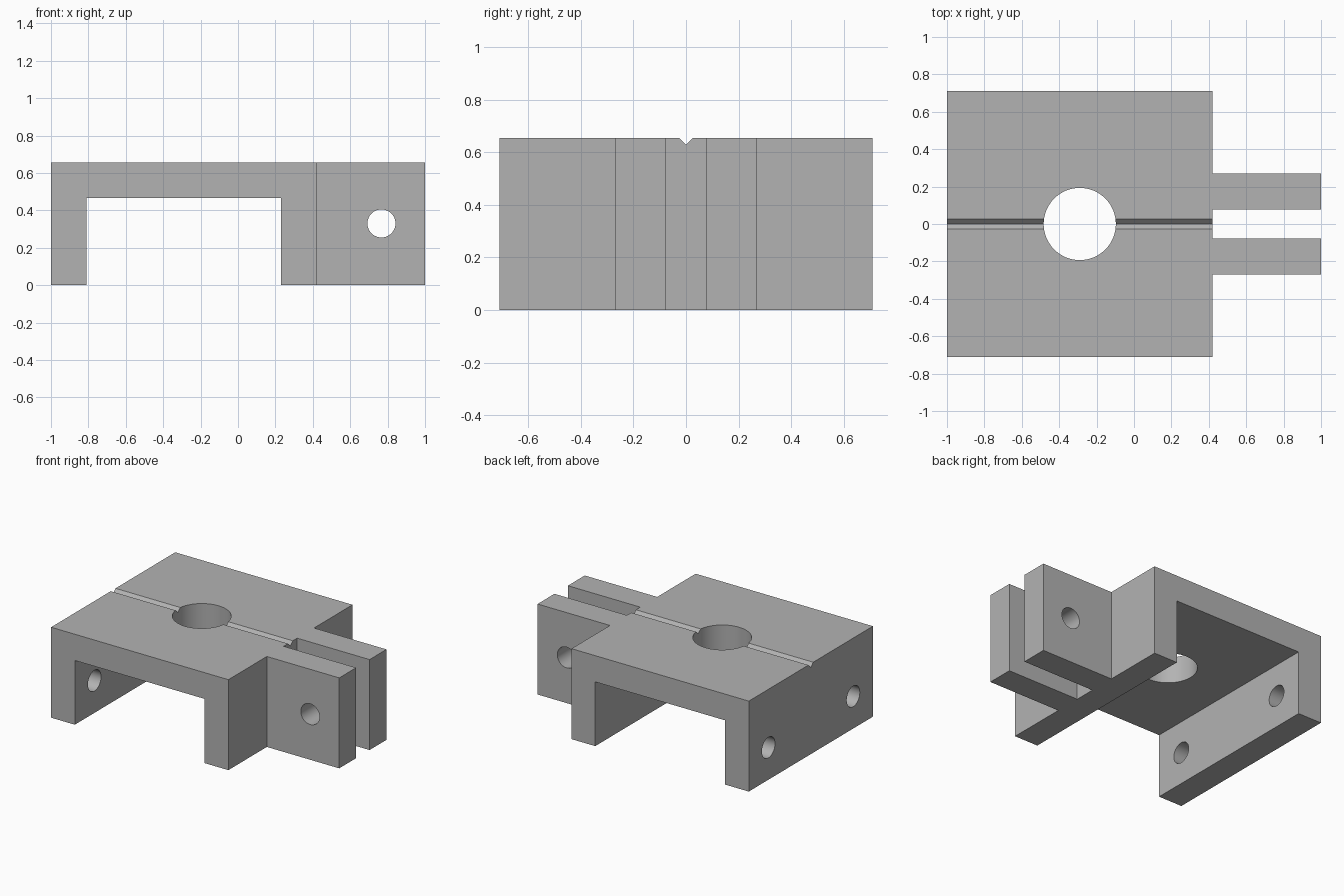
import bpy
import bmesh
from math import radians
from mathutils import Matrix, Vector

cube = bpy.data.objects.get("Cube")
if cube:
    bpy.data.objects.remove(cube, do_unlink=True)

HEIGHT = 0.655
WIDTH = 0.71        # half depth along y
WALL = 0.42         # outer face of the lug-side wall
BORE_X = -0.29
PIN_R = 0.075

grey = bpy.data.materials.new("machined grey")
grey.use_nodes = True
colour = (0.45, 0.45, 0.45, 1)
grey.diffuse_color = colour
grey.node_tree.nodes["Principled BSDF"].inputs["Base Color"].default_value = colour


def make_object(name, bm):
    bmesh.ops.recalc_face_normals(bm, faces=bm.faces)
    mesh = bpy.data.meshes.new(name)
    bm.to_mesh(mesh)
    bm.free()
    mesh.materials.append(grey)
    obj = bpy.data.objects.new(name, mesh)
    bpy.context.collection.objects.link(obj)
    return obj


def prism(name, points, sweep):
    """Extrude a closed 3D outline along a vector."""
    bm = bmesh.new()
    face = bm.faces.new([bm.verts.new(p) for p in points])
    out = bmesh.ops.extrude_face_region(bm, geom=[face], use_keep_orig=True)
    verts = [g for g in out["geom"] if isinstance(g, bmesh.types.BMVert)]
    bmesh.ops.translate(bm, verts=verts, vec=Vector(sweep))
    return make_object(name, bm)


def drill(name, centre, radius, length, axis):
    turn = {"X": Matrix.Rotation(radians(90), 4, "Y"),
            "Y": Matrix.Rotation(radians(90), 4, "X"),
            "Z": Matrix.Identity(4)}[axis]
    bm = bmesh.new()
    bmesh.ops.create_cone(bm, cap_ends=True, segments=64, radius1=radius,
                          radius2=radius, depth=length,
                          matrix=Matrix.Translation(centre) @ turn)
    return make_object(name, bm)


# Plan outline: square body with two clevis lugs, mirrored across y
half = [(-1, WIDTH), (WALL, WIDTH), (WALL, 0.27), (1, 0.27), (1, 0.077), (WALL, 0.077)]
plan = half + [(x, -y) for x, y in reversed(half)]
bracket = prism("clevis_bracket", [(x, y, 0) for x, y in plan], (0, 0, HEIGHT))

# Wide channel underneath, leaving the two side walls
channel = prism("channel_cutter", [(-0.81, -1, -0.1), (0.23, -1, -0.1),
                                   (0.23, -1, 0.465), (-0.81, -1, 0.465)], (0, 2, 0))

# V groove along the top
groove = prism("groove_cutter", [(-1.1, 0, HEIGHT - 0.027), (-1.1, 0.127, HEIGHT + 0.1),
                                 (-1.1, -0.127, HEIGHT + 0.1)], (1.6, 0, 0))

# Main bore, lug pin hole and the two wall holes
cutters = [channel, groove,
           drill("bore_cutter", (BORE_X, 0, 0.6), 0.193, 0.6, "Z"),
           drill("pin_cutter", (0.767, 0, 0.33), PIN_R, 1, "Y")]
for side in (-1, 1):
    cutters.append(drill("wall_hole_cutter", (-0.9, side * 0.485, 0.233), PIN_R, 0.4, "X"))

bpy.ops.object.select_all(action="DESELECT")
bpy.context.view_layer.objects.active = bracket
bracket.select_set(True)
for cutter in cutters:
    cutter.hide_render = True
    mod = bracket.modifiers.new("cut", "BOOLEAN")
    mod.operation = "DIFFERENCE"
    mod.solver = "EXACT"
    mod.object = cutter
    bpy.ops.object.modifier_apply(modifier=mod.name)
    bpy.data.objects.remove(cutter, do_unlink=True)

# Smooth hole walls, crisp machined edges
bpy.ops.object.shade_smooth_by_angle(angle=radians(30))
